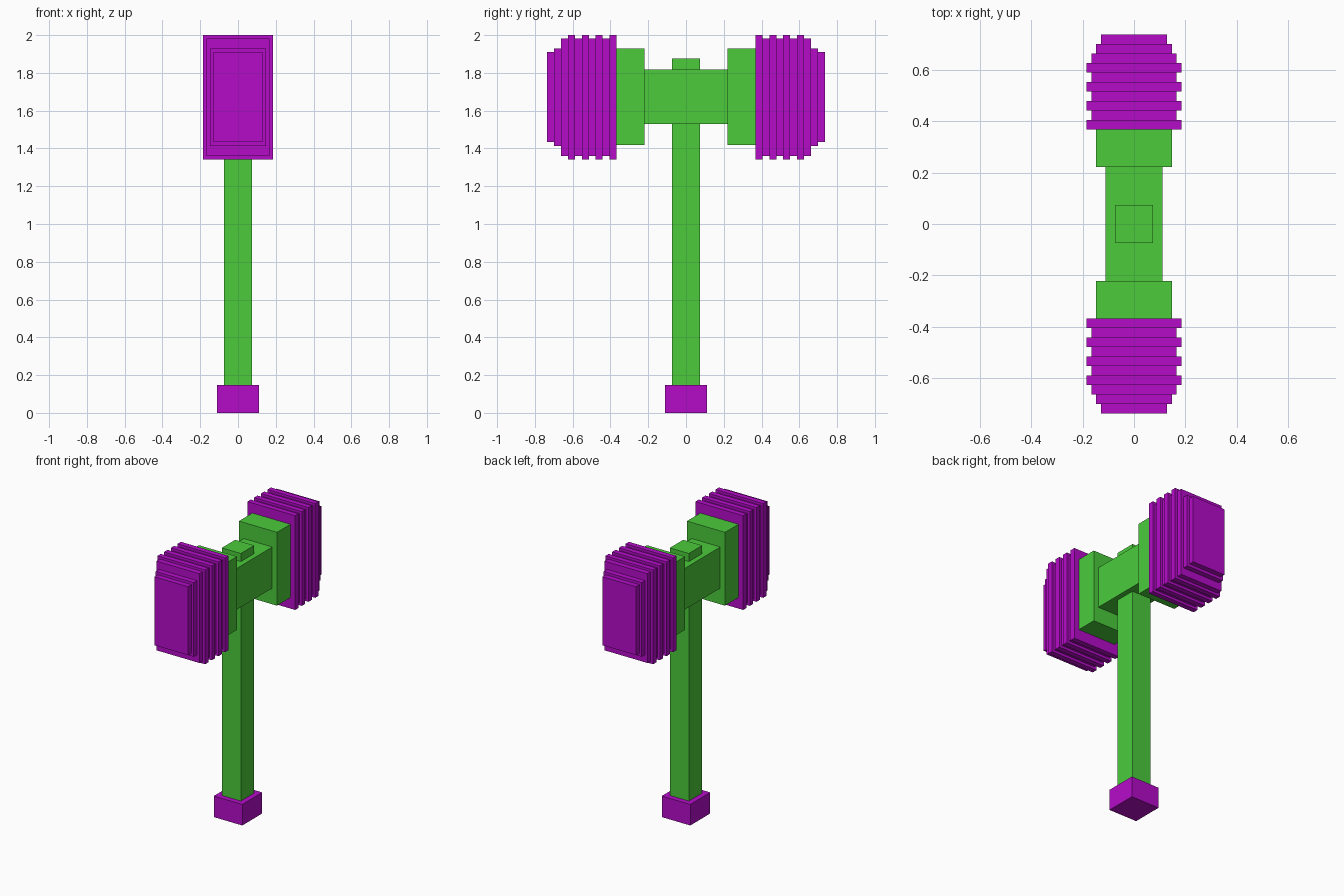
import bpy

cube = bpy.data.objects.get("Cube")
if cube:
    bpy.data.objects.remove(cube, do_unlink=True)


def make_material(name, rgb):
    mat = bpy.data.materials.new(name)
    mat.use_nodes = True
    mat.diffuse_color = (*rgb, 1)
    mat.node_tree.nodes["Principled BSDF"].inputs["Base Color"].default_value = (*rgb, 1)
    return mat


green = make_material("bright green", (0.070, 0.597, 0.044))
purple = make_material("vivid purple", (0.462, 0.0037, 0.584))


def box(name, mat, half_x, y0, y1, z0, z1):
    """Box centred on x, spanning the given y and z ranges."""
    bpy.ops.mesh.primitive_cube_add(size=1, location=(0, (y0 + y1) / 2, (z0 + z1) / 2))
    ob = bpy.context.object
    ob.name = name
    ob.scale = (2 * half_x, y1 - y0, z1 - z0)
    bpy.ops.object.transform_apply(location=False, rotation=False, scale=True)
    ob.data.materials.append(mat)
    return ob


def box_pair(name, mat, half_x, y0, y1, z0, z1):
    """Matching boxes at the front and the back."""
    box("front_" + name, mat, half_x, -y1, -y0, z0, z1)
    box("back_" + name, mat, half_x, y0, y1, z0, z1)


U = 0.0368       # thickness of one head layer
INNER = 0.3676   # where the striking heads begin

# Handle, pommel and crossbar
box("pommel", purple, 0.11, -0.11, 0.11, 0, 0.147)
box("handle", green, 0.0735, -0.0735, 0.0735, 0.147, 1.875)
box("crossbar", green, 0.11, -0.2206, 0.2206, 1.53, 1.818)

# Collars between the crossbar and the striking heads
box_pair("collar", green, 0.147, 0.2206, INNER, 1.418, 1.93)

# Striking heads: a core with four raised ribs
box_pair("head_core", purple, 0.1655, INNER, INNER + 8 * U, 1.36, 1.983)
for i in range(4):
    y = INNER + 2 * i * U
    box_pair(f"head_rib_{i + 1}", purple, 0.184, y, y + U, 1.342, 2.0)

# Stepped striking faces
box_pair("face_step", purple, 0.147, INNER + 8 * U, INNER + 9 * U, 1.413, 1.93)
box_pair("face_plate", purple, 0.129, INNER + 9 * U, INNER + 10 * U, 1.433, 1.911)
